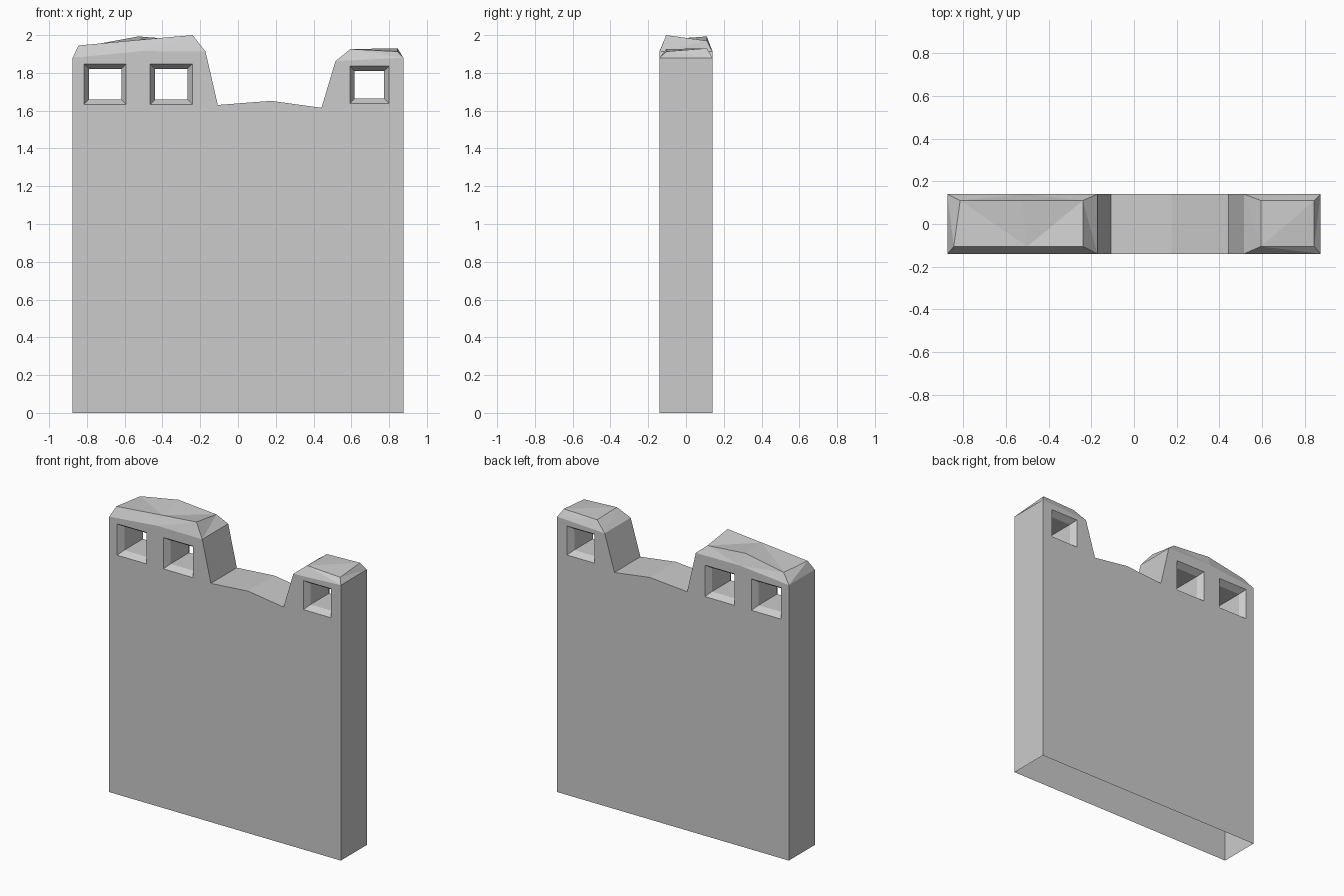
import bpy, bmesh

if "Cube" in bpy.data.objects:
    bpy.data.objects.remove(bpy.data.objects["Cube"])

Y = 0.14          # half thickness of the wall
YF, YB = -0.105, 0.11   # front and back rows of the worn crown

# Wall outline in x, z, going round from the bottom left
left_top = [(-0.875, 1.88), (-0.51, 1.915), (-0.172, 1.913)]
notch = [(-0.107, 1.63), (0.175, 1.652), (0.442, 1.615)]
right_top = [(0.516, 1.862), (0.875, 1.88)]
outline = [(-0.875, 0)] + left_top + notch + right_top + [(0.875, 0)]


def make_object(name, bm):
    bmesh.ops.recalc_face_normals(bm, faces=bm.faces)
    mesh = bpy.data.meshes.new(name)
    bm.to_mesh(mesh)
    bm.free()
    obj = bpy.data.objects.new(name, mesh)
    bpy.context.collection.objects.link(obj)
    return obj


def bridge(bm, a, b, closed=True):
    n = len(a)
    for i in range(n if closed else n - 1):
        j = (i + 1) % n
        bm.faces.new((a[i], a[j], b[j], b[i]))


# Wall body: front and back faces joined by the edge strip
bm = bmesh.new()
front = [bm.verts.new((x, -Y, z)) for x, z in outline]
back = [bm.verts.new((x, Y, z)) for x, z in outline]
bm.faces.new(front)
bm.faces.new(back)
crowned = {1, 2, 7}   # outline segments that carry a crown
for i in range(len(outline)):
    j = (i + 1) % len(outline)
    if i not in crowned:
        bm.faces.new((front[i], front[j], back[j], back[i]))


# Bevelled, uneven crowns on the two raised ends
def crown(first, front_row, back_row):
    n = len(front_row)
    f = [bm.verts.new((x, YF, z)) for x, z in front_row]
    b = [bm.verts.new((x, YB, z)) for x, z in back_row]
    fo, bo = front[first:first + n], back[first:first + n]
    bridge(bm, fo, f, False)
    bridge(bm, f, b, False)
    bridge(bm, b, bo, False)
    for k in (0, -1):
        bm.faces.new((fo[k], f[k], b[k], bo[k]))


crown(1, [(-0.845, 1.945), (-0.50, 1.977), (-0.24, 2.0)],
      [(-0.815, 1.94), (-0.527, 1.993), (-0.24, 1.97)])
crown(7, [(0.595, 1.926), (0.845, 1.913)],
      [(0.595, 1.922), (0.845, 1.93)])
bmesh.ops.triangulate(bm, faces=[f for f in bm.faces if len(f.verts) == 4
                                 and min(v.co.z for v in f.verts) > 1.8])
wall = make_object("wall", bm)

# Window cutters: straight tunnels flared at both faces
bm = bmesh.new()
DEPTH, EXTRA = 0.04, 0.02
for x0, x1, z0, z1 in [(-0.815, -0.592, 1.633, 1.847),
                       (-0.465, -0.241, 1.633, 1.847),
                       (0.592, 0.80, 1.638, 1.836)]:
    rings = []
    for y, inset in [(-Y - EXTRA, -0.026 * EXTRA / DEPTH), (-Y + DEPTH, 0.026),
                     (Y - DEPTH, 0.026), (Y + EXTRA, -0.026 * EXTRA / DEPTH)]:
        a, b, c, d = x0 + inset, x1 - inset, z0 + inset, z1 - inset
        rings.append([bm.verts.new((x, y, z))
                      for x, z in ((a, c), (b, c), (b, d), (a, d))])
    for r, s in zip(rings, rings[1:]):
        bridge(bm, r, s)
    bm.faces.new(rings[0])
    bm.faces.new(rings[-1])
cutter = make_object("window_cutter", bm)
cutter.hide_render = True

mod = wall.modifiers.new("windows", 'BOOLEAN')
mod.operation = 'DIFFERENCE'
mod.solver = 'EXACT'
mod.object = cutter
bpy.context.view_layer.objects.active = wall
bpy.ops.object.modifier_apply(modifier=mod.name)
bpy.data.objects.remove(cutter)

# The underside is open
bm = bmesh.new()
bm.from_mesh(wall.data)
bmesh.ops.delete(bm, geom=[f for f in bm.faces if f.calc_center_median().z < 0.001],
                 context='FACES_ONLY')
bm.to_mesh(wall.data)
bm.free()
